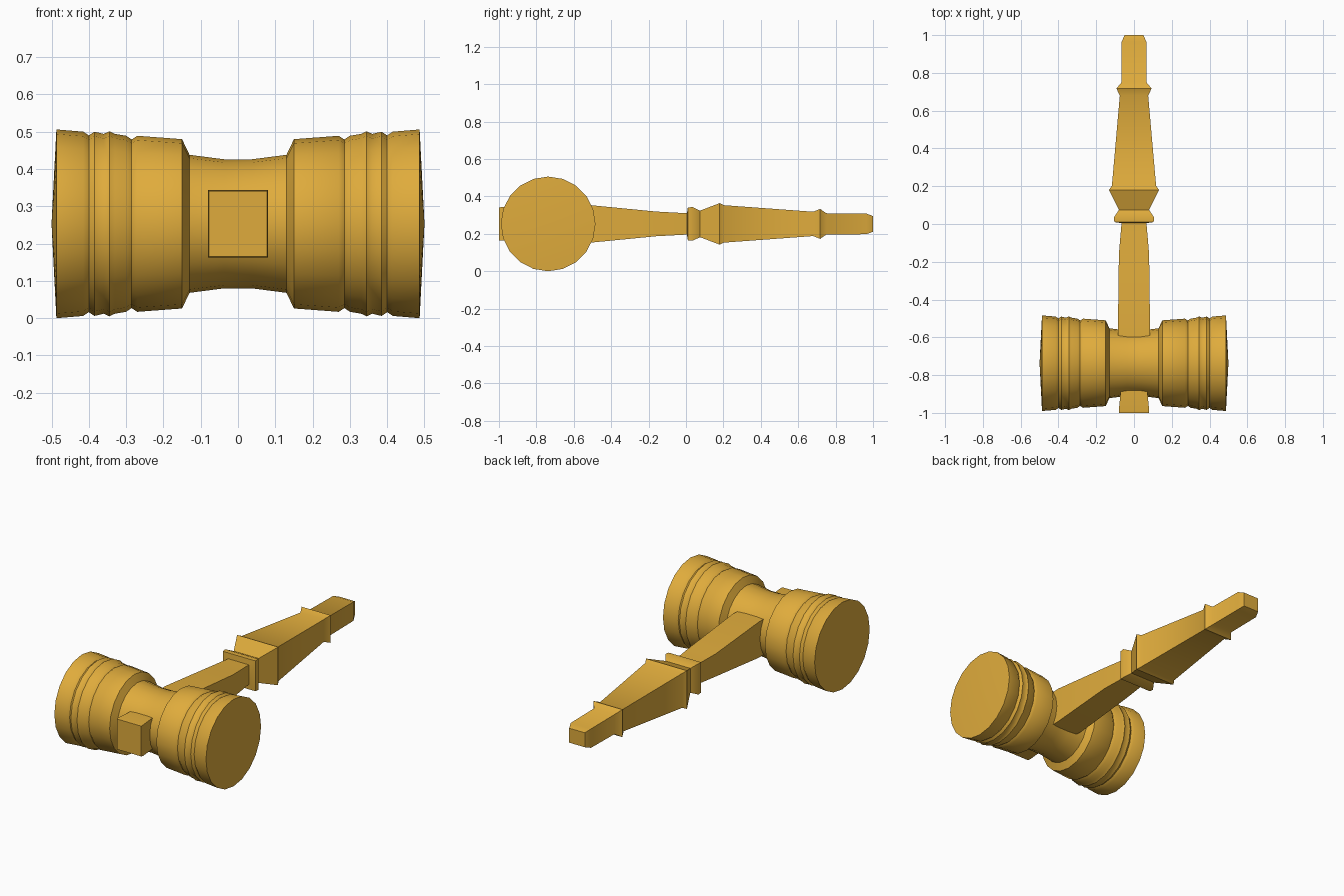
import bpy, bmesh
from math import sin, cos, tau
from mathutils import Vector

if "Cube" in bpy.data.objects:
    bpy.data.objects.remove(bpy.data.objects["Cube"])

CZ = 0.253       # shared axis height
HEAD_Y = -0.737  # head axis position

wood = bpy.data.materials.new("golden_wood")
wood.diffuse_color = (0.74, 0.41, 0.045, 1)
wood.use_nodes = True
wood.node_tree.nodes["Principled BSDF"].inputs["Base Color"].default_value = wood.diffuse_color


def loft(name, rings, caps=None):
    """Skin a list of equal-length point loops; caps are optional apex points."""
    bm = bmesh.new()
    loops = [[bm.verts.new(p) for p in ring] for ring in rings]
    n = len(loops[0])
    for a, b in zip(loops, loops[1:]):
        for i in range(n):
            j = (i + 1) % n
            bm.faces.new((a[i], a[j], b[j], b[i]))
    for k, loop in enumerate((loops[0], loops[-1])):
        if caps:
            tip = bm.verts.new(caps[k])
            for i in range(n):
                bm.faces.new((loop[i], loop[(i + 1) % n], tip))
        else:
            bm.faces.new(loop)
    bmesh.ops.recalc_face_normals(bm, faces=bm.faces)
    mesh = bpy.data.meshes.new(name)
    bm.to_mesh(mesh)
    bm.free()
    mesh.materials.append(wood)
    obj = bpy.data.objects.new(name, mesh)
    bpy.context.collection.objects.link(obj)
    bpy.ops.object.select_all(action='DESELECT')
    obj.select_set(True)
    bpy.context.view_layer.objects.active = obj
    bpy.ops.object.shade_smooth_by_angle(angle=0.7)
    return obj


# mallet head: turned profile (x, radius), mirrored, with slightly domed ends
half = [(0.037, 0.173), (0.13, 0.185), (0.15, 0.227), (0.27, 0.236),
        (0.285, 0.226), (0.30, 0.236), (0.33, 0.241), (0.345, 0.248),
        (0.36, 0.241), (0.385, 0.247), (0.40, 0.237), (0.415, 0.247),
        (0.487, 0.253)]
profile = [(-x, r) for x, r in reversed(half)] + half
SIDES = 20
head = [[(x, HEAD_Y + r * sin(tau * i / SIDES), CZ + r * cos(tau * i / SIDES))
         for i in range(SIDES)] for x, r in profile]
loft("mallet_head", head, [(-0.5, HEAD_Y, CZ), (0.5, HEAD_Y, CZ)])

# handle: square section along y (y, half width, half height)
sections = [(-1.0, 0.078, 0.088), (-0.985, 0.08, 0.09), (-0.90, 0.072, 0.09),
            (-0.55, 0.085, 0.104), (-0.16, 0.08, 0.066), (0.005, 0.066, 0.057),
            (0.01, 0.104, 0.088), (0.035, 0.106, 0.09), (0.075, 0.08, 0.071),
            (0.18, 0.132, 0.111), (0.203, 0.117, 0.10), (0.68, 0.075, 0.065),
            (0.717, 0.093, 0.08), (0.75, 0.066, 0.057), (0.965, 0.065, 0.055),
            (1.0, 0.05, 0.042)]
handle = [[(sx * w, y, CZ + sz * h)
           for sx, sz in ((-1, -1), (1, -1), (1, 1), (-1, 1))]
          for y, w, h in sections]
loft("handle", handle)
